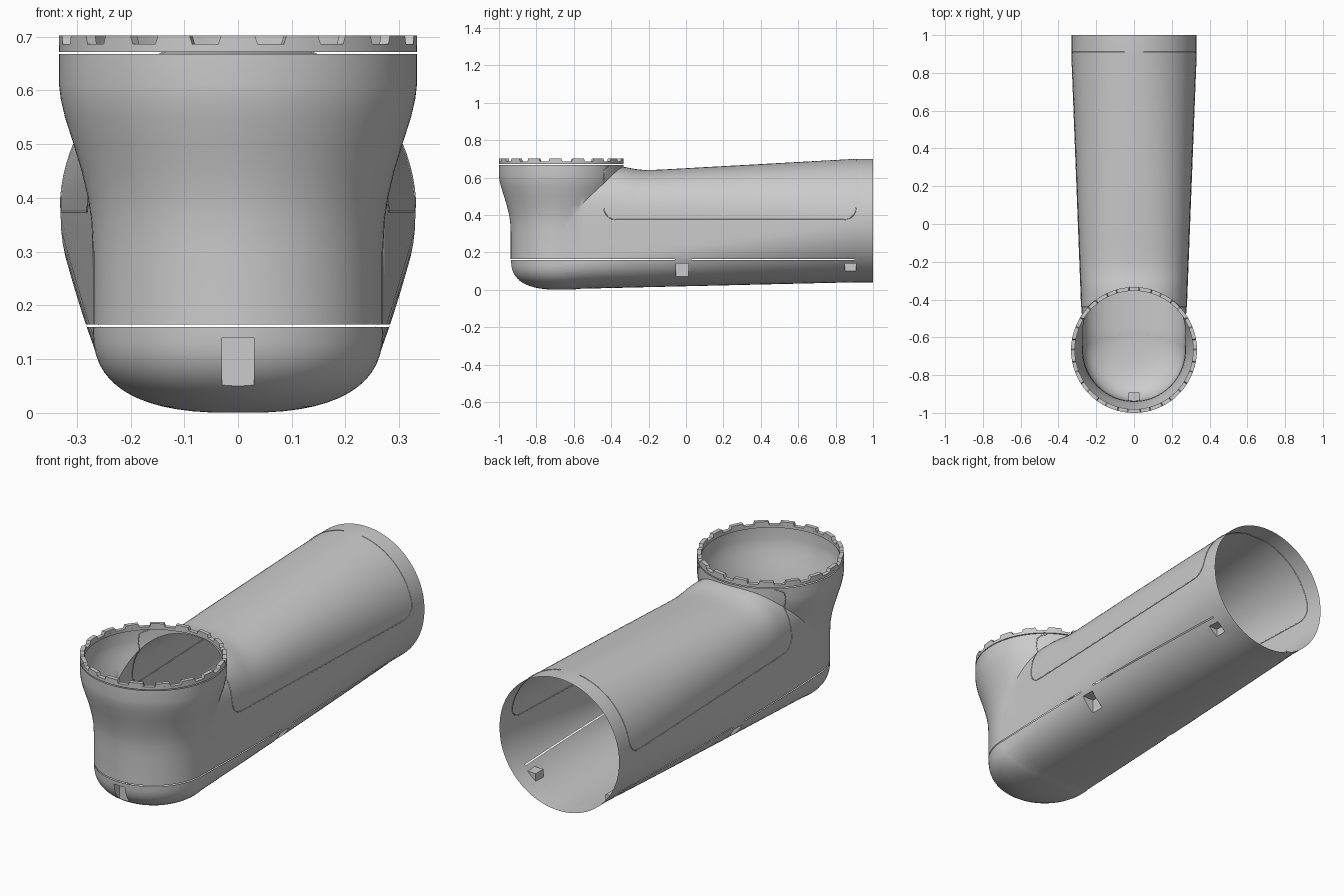
import bpy, bmesh, math
from mathutils import Vector
from mathutils.bvhtree import BVHTree

if "Cube" in bpy.data.objects:
    bpy.data.objects.remove(bpy.data.objects["Cube"])

CY = -0.667          # centre of the upright mouth
N = 20               # steps per quarter of a section


def lerp(a, b, t):
    return a + (b - a) * t


def interp(table, v):
    for (a, p), (b, q) in zip(table, table[1:]):
        if v <= b:
            return lerp(p, q, (v - a) / (b - a))
    return table[-1][1]


def add_object(name, bm):
    bmesh.ops.recalc_face_normals(bm, faces=bm.faces)
    me = bpy.data.meshes.new(name)
    bm.to_mesh(me)
    bm.free()
    ob = bpy.data.objects.new(name, me)
    bpy.context.collection.objects.link(ob)
    return ob


def loft(name, rings, closed=False):
    bm = bmesh.new()
    loops = [[bm.verts.new(p) for p in r] for r in rings]
    pairs = list(zip(loops, loops[1:])) + ([(loops[-1], loops[0])] if closed else [])
    for a, b in pairs:
        for i in range(len(a)):
            j = (i + 1) % len(a)
            bm.faces.new((a[i], a[j], b[j], b[i]))
    if not closed:
        bm.faces.new(loops[0])
        bm.faces.new(loops[-1])
    return add_object(name, bm)


def circle(r, z, n=96):
    return [(r * math.cos(2 * math.pi * i / n), CY + r * math.sin(2 * math.pi * i / n), z)
            for i in range(n)]


def box(name, lo, hi):
    bm = bmesh.new()
    bmesh.ops.create_cube(bm, size=1)
    for v in bm.verts:
        v.co = [lerp(lo[k], hi[k], v.co[k] + 0.5) for k in range(3)]
    return add_object(name, bm)


def boolean(ob, other, op):
    m = ob.modifiers.new(op, 'BOOLEAN')
    m.operation, m.object, m.solver = op, other, 'EXACT'
    dg = bpy.context.evaluated_depsgraph_get()
    me = bpy.data.meshes.new_from_object(ob.evaluated_get(dg))
    ob.modifiers.clear()
    ob.data = me
    bpy.data.objects.remove(other)


def smooth(ob):
    bpy.ops.object.select_all(action='DESELECT')
    ob.select_set(True)
    bpy.context.view_layer.objects.active = ob
    bpy.ops.object.shade_smooth_by_angle(angle=math.radians(32))


# Long tube: rounded-box section at the front turning into a circle at the back
TOP = [(CY, 0.655), (-0.36, 0.66), (-0.32, 0.655), (-0.27, 0.645), (-0.22, 0.64),
       (-0.14, 0.642), (0.91, 0.70), (1.0, 0.70)]


def section_values(y):
    t = min(1, (y - CY) / (0.91 - CY))
    return (lerp(0.269, 0.33, t), lerp(0.16, 0.365, t), lerp(0.40, 0.375, t),
            lerp(0.003, 0.04, t), interp(TOP, y), lerp(2.6, 2.0, t))


def section(y):
    w, zl, zh, zb, zt, n = section_values(y)
    pts = []
    for zc, h, start in ((zh, zt - zh, 0), (zl, zl - zb, math.pi)):
        for i in range(2 * N + 1):
            a = start + math.pi * i / (2 * N)
            c, s = math.cos(a), math.sin(a)
            pts.append((w * math.copysign(abs(c) ** (2 / n), c), y,
                        zc + h * math.copysign(abs(s) ** (2 / n), s)))
    return pts


def half_width(y, z):
    w, zl, zh, zb, zt, n = section_values(y)
    return w * (1 - ((zl - z) / (zl - zb)) ** n) ** (1 / n)


ys = [CY, -0.55, -0.44, -0.36, -0.34, -0.32, -0.295, -0.27, -0.245, -0.22, -0.18, -0.14,
      0, 0.2, 0.4, 0.6, 0.8, 0.91, 1.0]
body = loft("elbow_shell", [section(y) for y in ys])

# Upright mouth: rounded bowl base with a flared top
profile = []
for i in range(1, 15):
    a = math.pi / 2 * i / 14
    profile.append((0.27 * math.sin(a) ** (2 / 2.6),
                    0.16 * (1 - max(0, math.cos(a)) ** (2 / 2.6))))
profile += [(0.27, 0.3), (0.273, 0.36), (0.279, 0.40), (0.291, 0.45), (0.306, 0.5),
            (0.322, 0.55), (0.33, 0.585), (0.333, 0.61), (0.333, 0.668)]
boolean(body, loft("mouth", [circle(r, z) for r, z in profile]), 'UNION')

# Latch pockets: one at the front, two on each side
boolean(body, box("pocket", (-0.03, -1.2, 0.042), (0.03, -0.892, 0.14)), 'DIFFERENCE')
for y, hw, z0 in ((-0.02, 0.034, 0.07), (0.88, 0.03, 0.10)):
    x = half_width(y, z0)
    for s in (-1, 1):
        boolean(body, box("pocket", (min(s * x, s), y - hw, z0),
                          (max(s * x, s), y + hw, 0.14)), 'DIFFERENCE')

# Open both ends, then cut the seam between the lower tray and upper shell
bm = bmesh.new()
bm.from_mesh(body.data)
bm.normal_update()
caps = [f for f in bm.faces
        if (f.normal.y > 0.9 and min(v.co.y for v in f.verts) > 0.998)
        or (f.normal.z > 0.9 and min(v.co.z for v in f.verts) > 0.6675
            and max(v.co.y for v in f.verts) < -0.3)]
bmesh.ops.delete(bm, geom=caps, context='FACES')
tree = BVHTree.FromBMesh(bm)
Z0, Z1 = 0.160, 0.1645
for co, no in (((0, 0, Z0), (0, 0, 1)), ((0, 0, Z1), (0, 0, 1)),
               ((0, 0.9, 0), (0, 1, 0)), ((0, 0.03, 0), (0, 1, 0)), ((0, -0.06, 0), (0, 1, 0))):
    bmesh.ops.bisect_plane(bm, geom=bm.verts[:] + bm.edges[:] + bm.faces[:], dist=1e-6,
                           plane_co=co, plane_no=no)
gap = []
for f in bm.faces:
    c = f.calc_center_median()
    if Z0 < c.z < Z1 and c.y < 0.9 and not -0.06 < c.y < 0.03:
        gap.append(f)
bmesh.ops.delete(bm, geom=gap, context='FACES')
bm.to_mesh(body.data)
bm.free()
smooth(body)

# Locking ring with 17 teeth above the mouth
ring = loft("locking_ring", [circle(r, z, 102) for r, z in
            ((0.333, 0.672), (0.333, 0.686), (0.313, 0.686), (0.313, 0.672))], closed=True)
smooth(ring)
bm = bmesh.new()
for k in range(17):
    mid = -math.pi / 2 + 2 * math.pi * k / 17
    cols = []
    for i in range(5):
        quad = []
        for r, z, half in ((0.333, 0.685, 0.112), (0.333, 0.702, 0.095),
                           (0.313, 0.702, 0.095), (0.313, 0.685, 0.112)):
            a = mid + half * (i / 2 - 1)
            quad.append(bm.verts.new((r * math.cos(a), CY + r * math.sin(a), z)))
        cols.append(quad)
    for a, b in zip(cols, cols[1:]):
        for i in range(4):
            j = (i + 1) % 4
            bm.faces.new((a[i], a[j], b[j], b[i]))
    bm.faces.new(cols[0])
    bm.faces.new(cols[-1])
smooth(add_object("ring_teeth", bm))

# Panel outline: traced in side view and projected onto both sides of the shell
path = [(-0.405, 0.662), (-0.425, 0.655), (-0.437, 0.64), (-0.44, 0.61), (-0.44, 0.44)]
path += [(-0.375 - 0.065 * math.cos(a), 0.44 - 0.065 * math.sin(a))
         for a in (0.3, 0.6, 0.9, 1.2, 1.5708)]
path += [(0.845, 0.375)]
path += [(0.845 + 0.065 * math.sin(a), 0.44 - 0.065 * math.cos(a))
         for a in (0.3, 0.6, 0.9, 1.2, 1.5708)]
path += [(0.91, 0.37 + 0.33 * math.sin(math.radians(d))) for d in range(16, 88, 4)]
side = []
for p, q in zip(path, path[1:]):
    n = max(1, int(math.dist(p, q) / 0.02))
    for i in range(n):
        hit = tree.ray_cast(Vector((1, lerp(p[0], q[0], i / n), lerp(p[1], q[1], i / n))),
                            Vector((-1, 0, 0)))[0]
        if hit and hit.x > 0:
            side.append(hit)
points = side + [Vector((-p.x, p.y, p.z)) for p in reversed(side)]
cu = bpy.data.curves.new("panel_seam", 'CURVE')
cu.dimensions = '3D'
cu.bevel_depth = 0.0025
cu.bevel_resolution = 1
sp = cu.splines.new('POLY')
sp.points.add(len(points) - 1)
for sp_pt, p in zip(sp.points, points):
    sp_pt.co = (*p, 1)
bpy.context.collection.objects.link(bpy.data.objects.new("panel_seam", cu))
